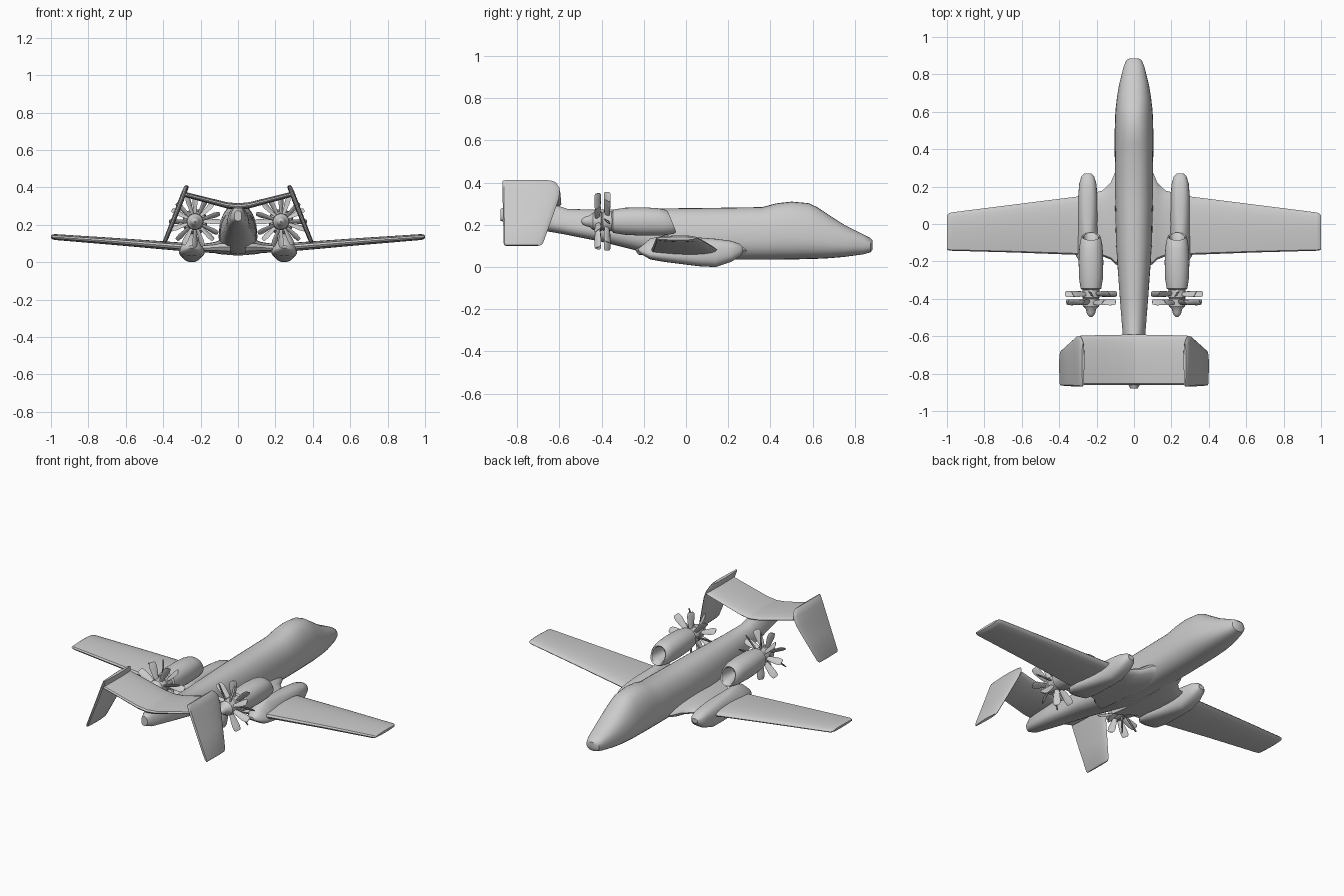
import bpy, bmesh, math
from mathutils import Matrix, Vector


def finish(name, bm, mirror=True, angle=35):
    bmesh.ops.recalc_face_normals(bm, faces=bm.faces)
    me = bpy.data.meshes.new(name)
    bm.to_mesh(me)
    bm.free()
    ob = bpy.data.objects.new(name, me)
    bpy.context.collection.objects.link(ob)
    bpy.ops.object.select_all(action='DESELECT')
    ob.select_set(True)
    bpy.context.view_layer.objects.active = ob
    bpy.ops.object.shade_smooth_by_angle(angle=math.radians(angle))
    if mirror:
        ob.modifiers.new("mirror", 'MIRROR').use_mirror_merge = False
    return ob


def loft(bm, rings):
    """Skin a list of equal-length point rings and cap both ends."""
    vs = [[bm.verts.new(p) for p in r] for r in rings]
    n = len(vs[0])
    for a, b in zip(vs, vs[1:]):
        for i in range(n):
            j = (i + 1) % n
            bm.faces.new((a[i], a[j], b[j], b[i]))
    bm.faces.new(vs[0])
    bm.faces.new(vs[-1])


def power(v, e):
    return math.copysign(abs(v) ** (2 / e), v)


def oval(y, zb, zt, w, e=2.3, taper=0.0, cx=0.0, shear=0.0, n=32):
    """Rounded cross-section across the y axis, narrower at the top by taper."""
    mid, h = (zb + zt) / 2, (zt - zb) / 2
    pts = []
    for i in range(n):
        a = 2 * math.pi * i / n
        px, pz = power(math.cos(a), e), power(math.sin(a), e)
        pts.append((cx + w * px * (1 - taper * pz), y - shear * pz, mid + h * pz))
    return pts


def foil(x, z, lead, trail, t, normal=(0, 1), n=20):
    """Wing section running along y, with thickness t along normal (x, z)."""
    pts = []
    for i in range(n):
        a = 2 * math.pi * i / n
        u = (1 - math.cos(a)) / 2
        d = 0 if i in (0, n // 2) else math.copysign(
            1.16 * t * math.sqrt(u) * (1 - 0.8 * u), math.sin(a))
        pts.append((x + d * normal[0], lead + (trail - lead) * u, z + d * normal[1]))
    return pts


# Fuselage: y, bottom, top, half width, top taper
stations = [
    (0.885, 0.085, 0.125, 0.025, 0), (0.875, 0.07, 0.137, 0.042, 0),
    (0.84, 0.06, 0.155, 0.056, 0), (0.75, 0.048, 0.20, 0.078, 0.1),
    (0.68, 0.042, 0.245, 0.089, 0.15), (0.62, 0.039, 0.285, 0.095, 0.18),
    (0.58, 0.038, 0.303, 0.098, 0.18), (0.5, 0.036, 0.31, 0.101, 0.15),
    (0.43, 0.035, 0.302, 0.102, 0.12), (0.36, 0.035, 0.284, 0.102, 0.1),
    (0.1, 0.035, 0.28, 0.1, 0.1), (-0.1, 0.045, 0.278, 0.095, 0.12),
    (-0.2, 0.07, 0.276, 0.088, 0.15), (-0.4, 0.12, 0.272, 0.073, 0.2),
    (-0.56, 0.152, 0.275, 0.06, 0.25), (-0.65, 0.168, 0.305, 0.055, 0.3),
    (-0.84, 0.205, 0.295, 0.04, 0.2), (-0.88, 0.22, 0.275, 0.02, 0),
]
bm = bmesh.new()
loft(bm, [oval(y, b, t, w, 2.4, k) for y, b, t, w, k in stations])
finish("fuselage", bm, mirror=False)

# Wing with flared root fairing
bm = bmesh.new()
loft(bm, [foil(*s) for s in [
    (0.04, 0.08, 0.33, -0.24, 0.085), (0.10, 0.08, 0.28, -0.215, 0.075),
    (0.125, 0.078, 0.22, -0.19, 0.06), (0.17, 0.076, 0.178, -0.172, 0.05),
    (0.3, 0.082, 0.147, -0.165, 0.046), (0.65, 0.11, 0.103, -0.152, 0.039),
    (0.975, 0.134, 0.062, -0.143, 0.032), (0.99, 0.135, 0.058, -0.142, 0.028),
    (1.0, 0.135, 0.045, -0.135, 0.014)]])
finish("wing", bm)

# Landing gear pod under each wing, rising to carry the engine
bm = bmesh.new()
loft(bm, [oval(y, b, t, w, 2.6, k, cx=0.247) for y, b, t, w, k in [
    (0.27, 0.07, 0.095, 0.018, 0), (0.255, 0.05, 0.11, 0.034, 0),
    (0.215, 0.025, 0.124, 0.046, 0), (0.14, 0.0, 0.134, 0.052, 0),
    (0.06, 0.004, 0.14, 0.056, 0.12), (-0.02, 0.014, 0.143, 0.058, 0.3),
    (-0.1, 0.024, 0.15, 0.06, 0.5), (-0.17, 0.036, 0.135, 0.055, 0.5),
    (-0.21, 0.06, 0.1, 0.035, 0.2), (-0.225, 0.075, 0.088, 0.015, 0)]])
finish("gear_pod", bm)

# Engine nacelle with slanted hollow intake
EX, EZ = 0.23, 0.217
bm = bmesh.new()
loft(bm, [oval(y, EZ - r * s, EZ + r, r, 2.2, 0, EX, sh) for y, r, s, sh in [
    (-0.16, 0.030, 1, 0.0), (-0.10, 0.036, 1, 0.01), (-0.07, 0.041, 1.1, 0.018),
    (-0.066, 0.047, 1.1, 0.02), (-0.078, 0.054, 1.1, 0.02),
    (-0.12, 0.062, 1.08, 0.015), (-0.2, 0.066, 1.04, 0), (-0.29, 0.064, 1, 0),
    (-0.345, 0.055, 1, 0), (-0.352, 0.045, 1, 0)]])
finish("engine_nacelle", bm)

# Propeller hub and pointed spinner
bm = bmesh.new()
loft(bm, [oval(y, EZ - r, EZ + r, r, 2, 0, EX, n=20) for y, r in [
    (-0.34, 0.046), (-0.393, 0.046), (-0.397, 0.042), (-0.402, 0.046),
    (-0.44, 0.042), (-0.455, 0.028), (-0.475, 0.023), (-0.49, 0.015),
    (-0.498, 0.004)]])
finish("propeller_spinner", bm)

# Two rows of pitched paddle blades turning opposite ways
for row, (y, pitch) in enumerate([(-0.374, 48), (-0.419, -48)]):
    bm = bmesh.new()
    for k in range(8):
        turn = Matrix.Rotation(math.radians(45 * k + 18 * row), 4, 'Y')
        place = Matrix.Translation((EX, y, EZ)) @ turn
        rings = []
        for r, chord, t, twist in [(0.035, 0.022, 0.012, 12), (0.07, 0.034, 0.011, 5),
                                   (0.11, 0.042, 0.009, 0), (0.132, 0.038, 0.008, -4),
                                   (0.139, 0.026, 0.005, -4)]:
            tilt = Matrix.Rotation(math.radians(pitch + math.copysign(twist, pitch)), 4, 'Z')
            ring = []
            for i in range(8):
                a = math.pi * i / 4
                p = Vector((chord / 2 * math.cos(a), t / 2 * math.sin(a), 0))
                ring.append(place @ (tilt @ p + Vector((0, 0, r))))
            rings.append(ring)
        loft(bm, rings)
    finish("propeller_front" if row == 0 else "propeller_rear", bm, angle=50)

# Raised tailplane
bm = bmesh.new()
loft(bm, [foil(*s) for s in [
    (0.0, 0.297, -0.59, -0.86, 0.036), (0.06, 0.304, -0.592, -0.86, 0.034),
    (0.18, 0.335, -0.594, -0.86, 0.03), (0.285, 0.362, -0.597, -0.86, 0.028)]])
finish("tailplane", bm)

# Canted fins hanging from the tailplane tips
bm = bmesh.new()
loft(bm, [foil(*s, normal=(0.93, 0.37)) for s in [
    (0.272, 0.41, -0.64, -0.868, 0.014), (0.276, 0.402, -0.618, -0.87, 0.024),
    (0.288, 0.372, -0.598, -0.87, 0.028), (0.306, 0.325, -0.602, -0.869, 0.028),
    (0.345, 0.225, -0.637, -0.867, 0.026), (0.39, 0.112, -0.678, -0.864, 0.023),
    (0.394, 0.102, -0.69, -0.86, 0.013)]])
finish("tail_fin", bm)
